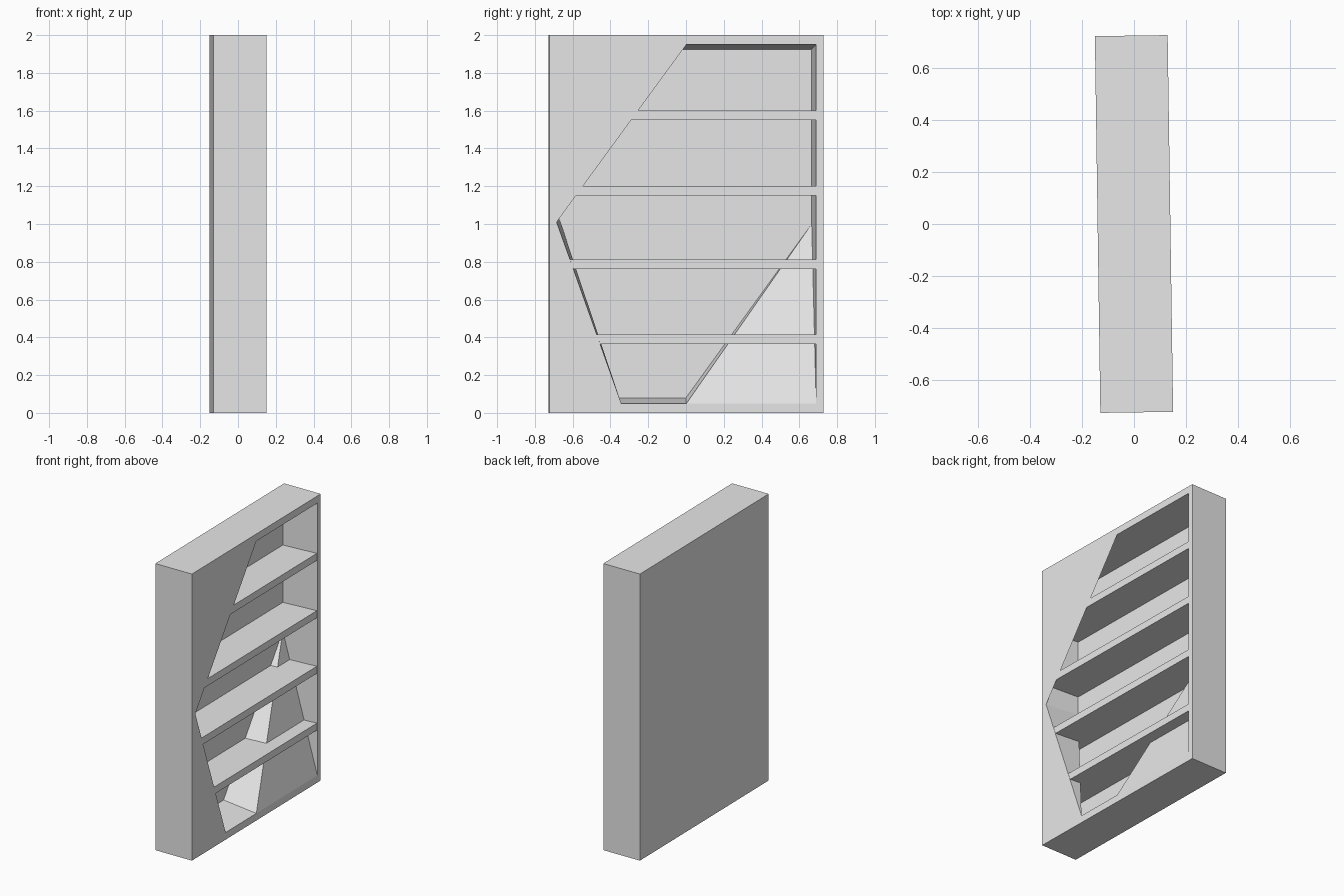
import bpy
import bmesh
from math import radians

if "Cube" in bpy.data.objects:
    bpy.data.objects.remove(bpy.data.objects["Cube"], do_unlink=True)

# One plain grey for everything
grey = bpy.data.materials.new("light_grey")
grey.use_nodes = True
grey.diffuse_color = (0.8, 0.8, 0.8, 1)
bsdf = next(n for n in grey.node_tree.nodes if n.type == "BSDF_PRINCIPLED")
bsdf.inputs["Base Color"].default_value = (0.8, 0.8, 0.8, 1)

FRONT = 0.14            # open face of the case
BACK = -0.11            # inner back wall
HALF = 0.725            # half the case length
MOUTH, REAR = 0.687, 0.667   # half the cavity length, tapering inward
TURN = radians(0.83)    # the case stands very slightly turned


def finish(name, bm, recalc=True):
    if recalc:
        bmesh.ops.recalc_face_normals(bm, faces=bm.faces)
    mesh = bpy.data.meshes.new(name)
    bm.to_mesh(mesh)
    bm.free()
    mesh.materials.append(grey)
    obj = bpy.data.objects.new(name, mesh)
    obj.rotation_euler.z = TURN
    bpy.context.collection.objects.link(obj)
    return obj


def loft(name, rings):
    """Join rectangular rings (x, half length, low z, high z) and cap both ends."""
    bm = bmesh.new()
    loops = [[bm.verts.new((x, s * y, z))
              for s, z in ((-1, lo), (1, lo), (1, hi), (-1, hi))]
             for x, y, lo, hi in rings]
    for a, b in zip(loops, loops[1:]):
        for i in range(4):
            j = (i + 1) % 4
            bm.faces.new((a[i], a[j], b[j], b[i]))
    bm.faces.new(loops[0])
    bm.faces.new(loops[-1])
    return finish(name, bm)


def folded_sheet(name, *triangles):
    """Triangles given counter-clockwise as seen from the open face."""
    bm = bmesh.new()
    for tri in triangles:
        bm.faces.new([bm.verts.new(p) for p in tri])
    bmesh.ops.remove_doubles(bm, verts=bm.verts, dist=0.0001)
    return finish(name, bm, recalc=False)


# Case: outer box, rim and tapered cavity
loft("case", [(-FRONT, HALF, 0, 2), (FRONT, HALF, 0, 2),
              (FRONT, MOUTH, 0.05, 1.95), (BACK, REAR, 0.078, 1.925)])

# Shelves, reaching from the back wall to the open face
for number, z in enumerate((0.365, 0.762, 1.15, 1.55), 1):
    loft(f"shelf_{number}", [(BACK, REAR, z, z + 0.05),
                             (FRONT - 0.002, MOUTH - 0.002, z, z + 0.05)])

# Flat panel over the upper front corner of the opening
tip = (FRONT, -MOUTH, 1.01)
folded_sheet("upper_corner_panel",
             (tip, (FRONT, 0, 1.95), (FRONT, -MOUTH, 1.95)))

# Lower front corner panel, with a fold running to the back of the cavity
foot = (FRONT, -0.345, 0.05)
folded_sheet("lower_corner_panel",
             ((FRONT, -MOUTH, 0.05), foot, tip),
             (tip, foot, (BACK, -REAR, 1.02)))

# Sloping wedge in the lower rear corner of the cavity
toe = (FRONT, 0, 0.05)
peak = (BACK, REAR, 1.0)
folded_sheet("sloping_wedge",
             (toe, (FRONT, MOUTH, 0.05), peak),
             (toe, peak, (BACK, 0, 0.078)))
